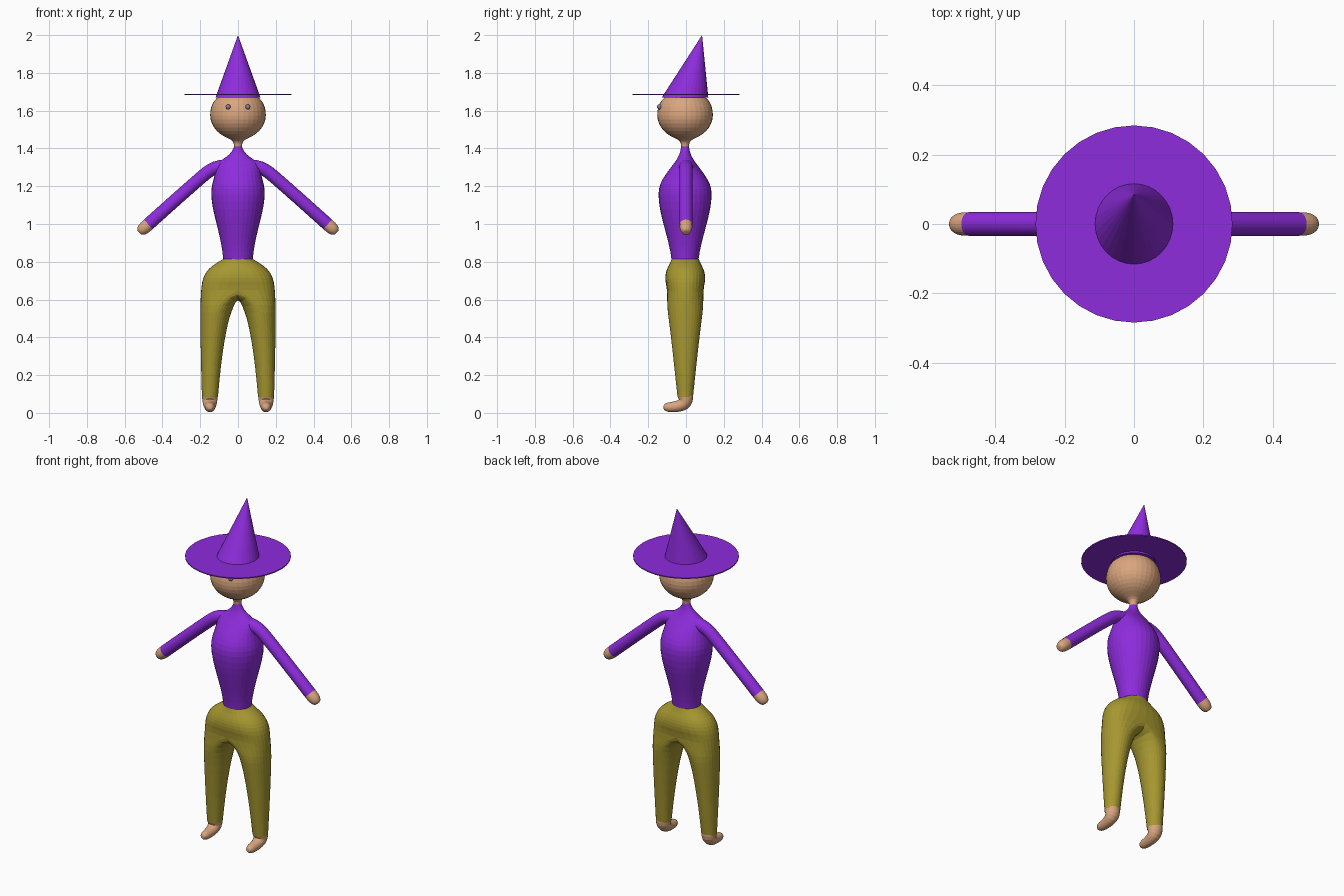
import bpy, bmesh, math
from mathutils import Vector

if "Cube" in bpy.data.objects:
    bpy.data.objects.remove(bpy.data.objects["Cube"])


def material(name, rgb):
    m = bpy.data.materials.new(name)
    m.diffuse_color = (*rgb, 1)
    m.use_nodes = True
    m.node_tree.nodes["Principled BSDF"].inputs["Base Color"].default_value = m.diffuse_color
    return m


PURPLE = material("purple_cloth", (0.27, 0.025, 0.72))
OLIVE = material("olive_cloth", (0.38, 0.31, 0.03))
SKIN = material("skin", (0.70, 0.38, 0.21))
EYE = material("eye_grey", (0.25, 0.22, 0.35))
X, Y = Vector((1, 0, 0)), Vector((0, 1, 0))


def finish(bm, name, mat, mirror=False, merge=False, subdiv=0):
    bmesh.ops.recalc_face_normals(bm, faces=bm.faces)
    me = bpy.data.meshes.new(name)
    bm.to_mesh(me)
    bm.free()
    ob = bpy.data.objects.new(name, me)
    bpy.context.collection.objects.link(ob)
    me.materials.append(mat)
    if mirror:
        mod = ob.modifiers.new("mirror", 'MIRROR')
        mod.use_mirror_merge = merge
    if subdiv:
        mod = ob.modifiers.new("smooth", 'SUBSURF')
        mod.levels = mod.render_levels = subdiv
    return ob


def loft(name, mat, path, normal, mirror=False, caps=(False, False), sides=16):
    """Tube through (point, radius along normal, radius sideways) stations."""
    bm = bmesh.new()
    pts = [Vector(p[0]) for p in path]
    rings = []
    for i, (_, rn, rs) in enumerate(path):
        tangent = (pts[min(i + 1, len(pts) - 1)] - pts[max(i - 1, 0)]).normalized()
        side = tangent.cross(normal)
        rings.append([bm.verts.new(pts[i] + normal * rn * math.cos(a) + side * rs * math.sin(a))
                      for a in (2 * math.pi * k / sides for k in range(sides))])
    for a, b in zip(rings, rings[1:]):
        for k in range(sides):
            j = (k + 1) % sides
            bm.faces.new((a[k], a[j], b[j], b[k]))
    for use, ring in zip(caps, (rings[0], rings[-1])):
        if use:
            c = bm.verts.new(sum((v.co for v in ring), Vector()) / sides)
            for k in range(sides):
                bm.faces.new((ring[k], ring[(k + 1) % sides], c))
    return finish(bm, name, mat, mirror, subdiv=1)


# Shirt body: (z, half width, half depth)
torso = [(0.80, .079, .072), (0.85, .083, .078), (0.92, .096, .095), (1.0, .116, .117),
         (1.08, .137, .138), (1.16, .148, .147), (1.21, .141, .138), (1.26, .125, .108),
         (1.30, .122, .076), (1.33, .105, .053), (1.355, .062, .037), (1.38, .034, .026),
         (1.41, .021, .021)]
loft("shirt_body", PURPLE, [((0, -.005, z), d, w) for z, w, d in torso], Y)

# Sleeves
sleeve = [(.03, 1.305, .04), (.10, 1.305, .037), (.145, 1.288, .036), (.18, 1.26, .035),
          (.30, 1.155, .035), (.475, .998, .035)]
loft("sleeves", PURPLE, [((x, 0, z), r, r) for x, z, r in sleeve], Y, mirror=True)

# Hands
hand = [(.472, 1.0, .034), (.495, .98, .035), (.511, .966, .030), (.523, .955, .019)]
loft("hands", SKIN, [((x, 0, z), r, r) for x, z, r in hand], Y, mirror=True, caps=(False, True))

# Feet
foot = [(-.004, .095, .043), (0, .067, .041), (-.012, .045, .037), (-.04, .035, .031),
        (-.075, .03, .028), (-.102, .03, .025), (-.119, .03, .013)]
loft("feet", SKIN, [((.149, y, z), r, r) for y, z, r in foot], X, mirror=True, caps=(False, True))

# Head and neck
head = [(1.39, .02), (1.43, .021), (1.447, .036), (1.463, .077), (1.49, .116), (1.53, .144),
        (1.575, .154), (1.62, .147), (1.655, .13), (1.68, .10), (1.69, .05)]
loft("head", SKIN, [((0, -.005, z), r, r) for z, r in head], Y, caps=(False, True))

# Eyes
bm = bmesh.new()
bmesh.ops.create_uvsphere(bm, u_segments=12, v_segments=8, radius=.013)
bmesh.ops.translate(bm, verts=bm.verts, vec=(.052, -.141, 1.62))
finish(bm, "eyes", EYE, mirror=True)


# Trousers: right half, hip arcs joined to a leg at the crotch, then mirrored
def outer(cx, rx, ry, z, z_end=None, p=1.0):
    out = []
    for k in range(9):
        t = -math.pi / 2 + math.pi * k / 8
        c = max(math.cos(t), 0) if 0 < k < 8 else 0
        zz = z if z_end is None else z + (z_end - z) * math.sin(t) ** 2
        out.append((cx + rx * c ** p if c else cx, -.004 + ry * math.sin(t), zz))
    return out


bm = bmesh.new()
new = lambda pts: [bm.verts.new(p) for p in pts]
rows = [new(outer(0, rx, ry, z, p=p)) for z, rx, ry, p in
        [(.815, .08, .074, 1), (.79, .122, .083, .95), (.765, .157, .098, .85),
         (.735, .18, .108, .75), (.695, .194, .109, .65)]]
crotch = outer(0, .2, .098, .63, .665, .6)
for k in range(1, 8):
    t = math.pi / 2 - math.pi * k / 8
    crotch.append((0, -.004 + .095 * math.sin(t), .612 + .053 * math.sin(t) ** 4))
rows.append(new(crotch))
for z, xi, xo, ry in [(.565, .022, .201, .099), (.5, .046, .201, .09), (.4, .068, .2, .077),
                      (.25, .09, .197, .06), (.085, .105, .192, .042)]:
    cx, rx = (xi + xo) / 2, (xo - xi) / 2
    ring = outer(cx, rx, ry, z)
    for k in range(1, 8):
        t = math.pi / 2 - math.pi * k / 8
        ring.append((cx - rx * math.cos(t), -.004 + ry * math.sin(t), z))
    rows.append(new(ring))
for a, b in zip(rows, rows[1:]):
    n = 8 if len(a) == 9 else 16
    for k in range(n):
        j = (k + 1) % len(b)
        bm.faces.new((a[k], a[j], b[j], b[k]))
finish(bm, "trousers", OLIVE, mirror=True, merge=True, subdiv=1)

# Hat brim
bm = bmesh.new()
bmesh.ops.create_cone(bm, cap_ends=True, segments=32, radius1=.284, radius2=.284, depth=.006)
bmesh.ops.translate(bm, verts=bm.verts, vec=(0, 0, 1.686))
finish(bm, "hat_brim", PURPLE)

# Hat cone with its tip leaning back
bm = bmesh.new()
base = [bm.verts.new((.119 * math.cos(a), -.005 + .123 * math.sin(a), 1.67))
        for a in (2 * math.pi * k / 32 for k in range(32))]
tip = bm.verts.new((0, .085, 2.0))
for k in range(32):
    bm.faces.new((base[k], base[(k + 1) % 32], tip))
finish(bm, "hat_cone", PURPLE)
